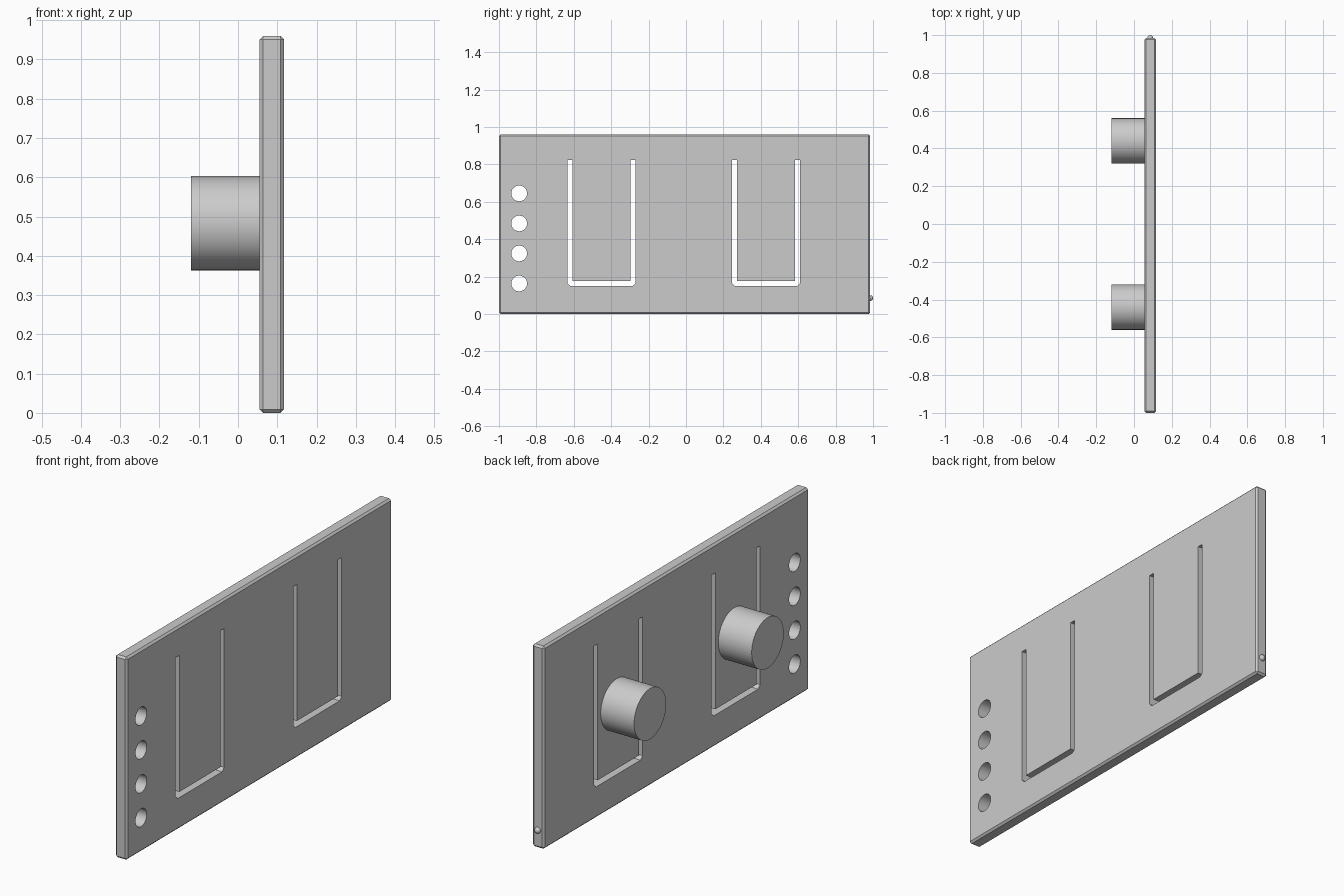
import bpy, bmesh, math
from mathutils import Matrix, Vector

cube = bpy.data.objects.get("Cube")
if cube:
    bpy.data.objects.remove(cube, do_unlink=True)

GREY = (0.6, 0.6, 0.6, 1)
grey = bpy.data.materials.new("plain grey")
grey.use_nodes = True
grey.diffuse_color = GREY
grey.node_tree.nodes["Principled BSDF"].inputs["Base Color"].default_value = GREY

X0, X1 = 0.055, 0.117          # panel thickness
Y0, Y1 = -1.0, 0.985           # panel length
HEIGHT = 0.96
X_MID = (X0 + X1) / 2


def add_object(name, bm):
    bmesh.ops.recalc_face_normals(bm, faces=bm.faces)
    mesh = bpy.data.meshes.new(name)
    bm.to_mesh(mesh)
    bm.free()
    mesh.materials.append(grey)
    obj = bpy.data.objects.new(name, mesh)
    bpy.context.collection.objects.link(obj)
    return obj


def activate(obj):
    bpy.ops.object.select_all(action='DESELECT')
    obj.select_set(True)
    bpy.context.view_layer.objects.active = obj


def smooth(obj):
    activate(obj)
    bpy.ops.object.shade_smooth_by_angle(angle=math.radians(30))


def prism(bm, outline, xa, xb):
    """Extrude a (y, z) outline along x."""
    face = bm.faces.new([bm.verts.new((xa, y, z)) for y, z in outline])
    ext = bmesh.ops.extrude_face_region(bm, geom=[face])["geom"]
    verts = [v for v in ext if isinstance(v, bmesh.types.BMVert)]
    bmesh.ops.translate(bm, verts=verts, vec=(xb - xa, 0, 0))


def circle(y, z, r, n):
    return [(y + r * math.cos(2 * math.pi * i / n), z + r * math.sin(2 * math.pi * i / n))
            for i in range(n)]


def u_outline(y, half, slot, z_low, z_high, trim):
    """U-shaped slot with clipped lower outside corners."""
    inner = half - slot
    return [(y - half, z_high), (y - half, z_low + trim), (y - half + trim, z_low),
            (y + half - trim, z_low), (y + half, z_low + trim), (y + half, z_high),
            (y + inner, z_high), (y + inner, z_low + slot),
            (y - inner, z_low + slot), (y - inner, z_high)]


# Chamfered panel
bm = bmesh.new()
bmesh.ops.create_cube(bm, size=1)
bmesh.ops.scale(bm, verts=bm.verts, vec=(X1 - X0, Y1 - Y0, HEIGHT))
bmesh.ops.translate(bm, verts=bm.verts, vec=(X_MID, (Y0 + Y1) / 2, HEIGHT / 2))
bmesh.ops.bevel(bm, geom=list(bm.edges), offset=0.009, segments=1, affect='EDGES')
panel = add_object("panel", bm)

# Cut the spring-tab slots and the row of round holes
bm = bmesh.new()
for y in (-0.452, 0.428):
    prism(bm, u_outline(y, 0.181, 0.027, 0.149, 0.822, 0.015), X0 - 0.1, X1 + 0.1)
for i in range(4):
    prism(bm, circle(-0.892, 0.163 + 0.1605 * i, 0.042, 48), X0 - 0.1, X1 + 0.1)
cutter = add_object("slot_cutter", bm)
cutter.hide_render = True
mod = panel.modifiers.new("slots", 'BOOLEAN')
mod.operation = 'DIFFERENCE'
mod.solver = 'EXACT'
mod.object = cutter
activate(panel)
bpy.ops.object.modifier_apply(modifier=mod.name)
bpy.data.objects.remove(cutter, do_unlink=True)
smooth(panel)

# Round pegs standing on the tabs
for name, y in (("front_peg", -0.44), ("back_peg", 0.44)):
    bm = bmesh.new()
    prism(bm, circle(y, 0.483, 0.12, 64), -0.12, X0)
    smooth(add_object(name, bm))

# Small locating bump on the back end
bm = bmesh.new()
bmesh.ops.create_uvsphere(bm, u_segments=24, v_segments=12, radius=0.015,
                          matrix=Matrix.Translation(Vector((X_MID, Y1, 0.085))))
smooth(add_object("locating_bump", bm))
